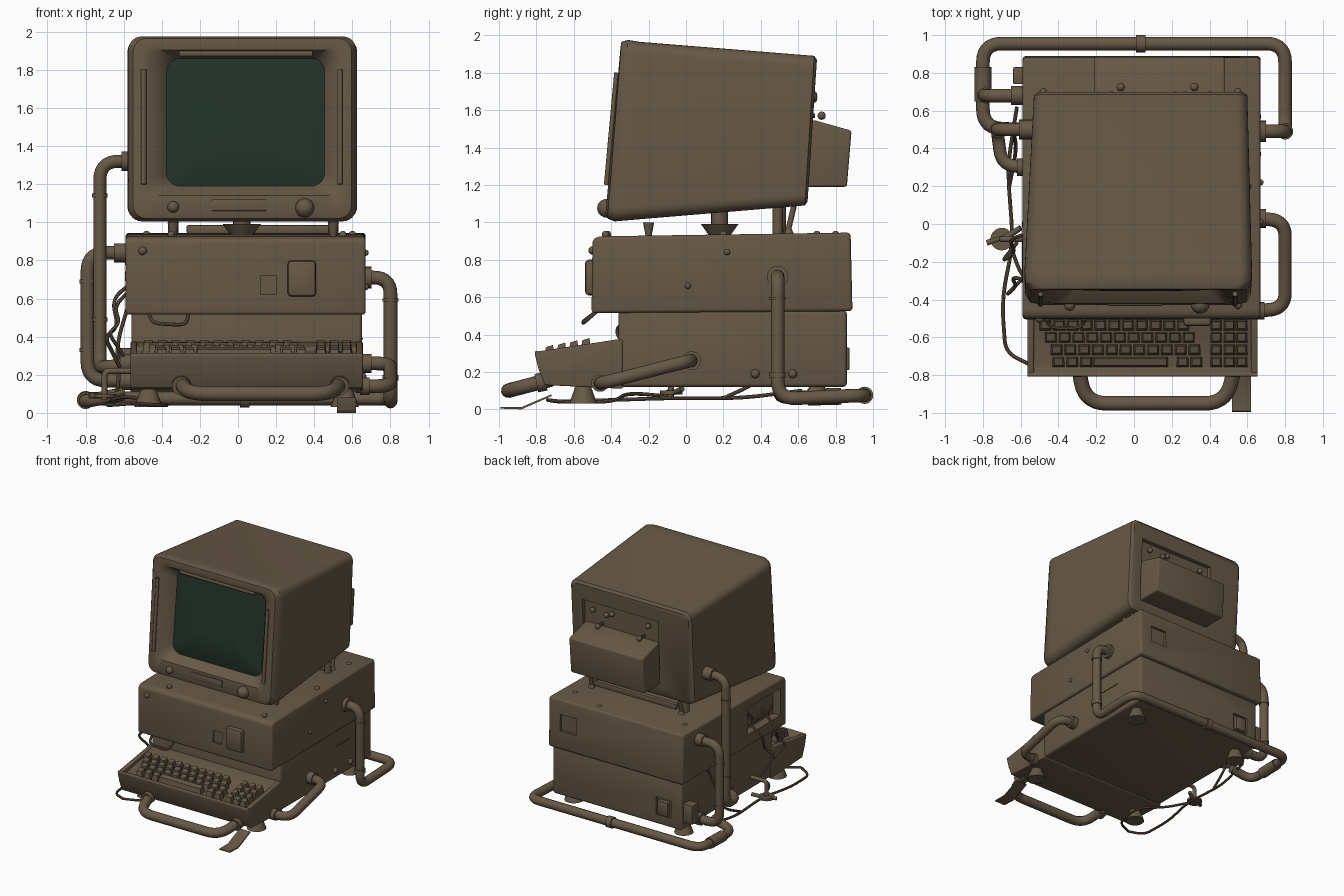
import bpy, bmesh, math, random
from mathutils import Vector
random.seed(4)


def material(name, col):
    m = bpy.data.materials.new(name)
    m.diffuse_color = (*col, 1)
    return m


BROWN = material("dusty_brown", (0.135, 0.098, 0.061))
GREEN = material("dark_green_glass", (0.016, 0.033, 0.022))


def finish(name, bm, mats=(BROWN,), bevel=0, seg=3):
    bmesh.ops.recalc_face_normals(bm, faces=bm.faces)
    me = bpy.data.meshes.new(name)
    bm.to_mesh(me)
    bm.free()
    ob = bpy.data.objects.new(name, me)
    bpy.context.collection.objects.link(ob)
    for m in mats:
        me.materials.append(m)
    if bevel:
        b = ob.modifiers.new("bevel", 'BEVEL')
        b.width, b.segments, b.limit_method = bevel, seg, 'ANGLE'
    return ob


def prism(name, prof, x0, x1, bevel=0.02, seg=3):
    """Side profile in (y, z) pulled from x0 to x1."""
    bm = bmesh.new()
    a = [bm.verts.new((x0, y, z)) for y, z in prof]
    b = [bm.verts.new((x1, y, z)) for y, z in prof]
    bm.faces.new(a)
    bm.faces.new(b[::-1])
    for i in range(len(prof)):
        j = (i + 1) % len(prof)
        bm.faces.new((a[i], b[i], b[j], a[j]))
    return finish(name, bm, bevel=bevel, seg=seg)


def box(name, x0, x1, y0, y1, z0, z1, bevel=0.008):
    return prism(name, [(y0, z0), (y1, z0), (y1, z1), (y0, z1)], x0, x1, bevel, 2)


def cone(name, p0, p1, r0, r1=None, n=20):
    p0, p1 = Vector(p0), Vector(p1)
    d = p1 - p0
    bm = bmesh.new()
    bmesh.ops.create_cone(bm, cap_ends=True, segments=n, radius1=r0,
                          radius2=r0 if r1 is None else r1, depth=d.length)
    q = d.to_track_quat('Z', 'Y')
    for v in bm.verts:
        v.co = q @ v.co + (p0 + p1) / 2
    return finish(name, bm)


def ball(name, p, r):
    bm = bmesh.new()
    bmesh.ops.create_uvsphere(bm, u_segments=16, v_segments=10, radius=r)
    bmesh.ops.translate(bm, verts=bm.verts, vec=p)
    return finish(name, bm)


def pipe(name, pts, r, fillet=0.09, res=4):
    """Tube along a path with rounded corners."""
    P = [Vector(p) for p in pts]
    out = [P[0]]
    for a, b, c in zip(P, P[1:], P[2:]):
        f = min(fillet, (a - b).length * 0.49, (c - b).length * 0.49)
        s, e = b + (a - b).normalized() * f, b + (c - b).normalized() * f
        for k in range(8):
            t = k / 7
            out.append(s * (1 - t) ** 2 + b * 2 * t * (1 - t) + e * t * t)
    out.append(P[-1])
    cu = bpy.data.curves.new(name, 'CURVE')
    cu.dimensions = '3D'
    cu.bevel_depth, cu.bevel_resolution, cu.use_fill_caps = r, res, True
    sp = cu.splines.new('POLY')
    sp.points.add(len(out) - 1)
    for q, v in zip(sp.points, out):
        q.co = (*v, 1)
    cu.materials.append(BROWN)
    ob = bpy.data.objects.new(name, cu)
    bpy.context.collection.objects.link(ob)


def loft(name, rings, screen_from):
    """Rounded rectangles (x0,x1,z0,z1,r,y_top,y_bottom) joined from back to front."""
    bm = bmesh.new()
    loops = []
    for x0, x1, z0, z1, r, yt, yb in rings:
        lp = []
        for k, (cx, cz) in enumerate([(x1 - r, z1 - r), (x0 + r, z1 - r), (x0 + r, z0 + r), (x1 - r, z0 + r)]):
            for i in range(7):
                a = math.pi / 2 * (k + i / 6)
                z = cz + r * math.sin(a)
                lp.append(bm.verts.new((cx + r * math.cos(a), yb + (yt - yb) * (z - z0) / (z1 - z0), z)))
        loops.append(lp)
    bm.faces.new(loops[0])
    for k, (a, b) in enumerate(zip(loops, loops[1:])):
        for i in range(len(a)):
            j = (i + 1) % len(a)
            bm.faces.new((a[i], a[j], b[j], b[i])).material_index = int(k >= screen_from)
    bm.faces.new(loops[-1]).material_index = 1
    return finish(name, bm, (BROWN, GREEN))


def cut(target, *boxes):
    for i, b in enumerate(boxes):
        c = box("cutter", *b, bevel=0)
        c.hide_render = True
        m = target.modifiers.new("cut", 'BOOLEAN')
        m.object, m.operation, m.solver = c, 'DIFFERENCE', 'EXACT'


# monitor shell, bezel and screen
monitor = loft("monitor", [
    (-0.51, 0.58, 1.11, 1.87, 0.05, 0.70, 0.65),
    (-0.53, 0.60, 1.09, 1.89, 0.06, 0.685, 0.635),
    (-0.58, 0.625, 1.012, 1.965, 0.07, -0.25, -0.30),
    (-0.575, 0.62, 1.005, 1.975, 0.07, -0.31, -0.38),
    (-0.55, 0.595, 1.02, 1.965, 0.07, -0.345, -0.42),
    (-0.50, 0.55, 1.05, 1.935, 0.07, -0.35, -0.43),
    (-0.47, 0.53, 1.14, 1.905, 0.07, -0.345, -0.42),
    (-0.40, 0.475, 1.175, 1.875, 0.07, -0.30, -0.37),
    (-0.375, 0.455, 1.19, 1.86, 0.07, -0.27, -0.34),
    (-0.30, 0.38, 1.26, 1.79, 0.06, -0.283, -0.352),
    (-0.15, 0.23, 1.40, 1.65, 0.05, -0.30, -0.355)], 8)
cut(monitor, (-0.22, 0.49, 0.655, 0.9, 1.16, 1.74))
prism("monitor_rear_box", [(0.6, 1.19), (0.86, 1.19), (0.885, 1.49), (0.69, 1.545), (0.6, 1.55)], -0.21, 0.48, 0.012)
for x, z in [(-0.07, 1.57), (0.32, 1.57), (-0.12, 1.67), (0.22, 1.68), (0.27, 1.66), (0.40, 1.67)]:
    ball("rear_screw", (x, 0.68 if z > 1.6 else 0.725, z), 0.022)
    cone("rear_screw_stem", (x, 0.62, z), (x, 0.69, z), 0.012, n=10)
pipe("bezel_top_lip", [(-0.31, -0.325, 1.885), (0.39, -0.325, 1.885)], 0.018)
for x in (-0.495, 0.535):
    pipe("bezel_side_rib", [(x, -0.425, 1.2), (x, -0.37, 1.8)], 0.014)
ball("small_knob", (-0.34, -0.43, 1.08), 0.03)
ball("large_knob", (0.35, -0.425, 1.075), 0.05)
box("bezel_badge_plate", -0.14, 0.15, -0.433, -0.40, 1.06, 1.12, 0.004)

# monitor supports on the system case
cone("swivel_cup", (0.02, 0.18, 0.92), (0.02, 0.18, 0.99), 0.05, 0.10)
cone("swivel_post", (0.02, 0.18, 0.95), (0.02, 0.18, 1.06), 0.045)
for x in (-0.34, 0.50):
    cone("front_support", (x, -0.2, 0.92), (x, -0.2, 1.0), 0.015, 0.03)
    pipe("rear_support", [(x, 0.54, 0.93), (x, 0.58, 1.1)], 0.015)
    pipe("rear_support_brace", [(x, 0.49, 0.93), (x, 0.49, 1.1)], 0.028)
    cone("support_base", (x, 0.55, 0.93), (x, 0.55, 0.965), 0.03, 0.015)
box("support_bar", -0.27, 0.51, 0.48, 0.52, 0.94, 0.985)

# upper case with open left side and rear socket
upper = prism("upper_case", [(-0.505, 0.515), (0.89, 0.525), (0.88, 0.945), (-0.47, 0.925), (-0.50, 0.905)],
              -0.59, 0.67, 0.022)
cut(upper, (-0.7, -0.52, -0.42, 0.02, 0.62, 0.85), (0.41, 0.56, 0.865, 0.95, 0.68, 0.82),
    (0.12, 0.2, -0.6, -0.49, 0.62, 0.72))
box("drive_button", 0.26, 0.41, -0.54, -0.48, 0.61, 0.80, 0.02)
ball("front_lamp", (-0.50, -0.50, 0.85), 0.022)
for y, z in [(0.22, 0.84), (0.01, 0.66)]:
    ball("case_screw", (0.67, y, z), 0.016)
for x, y in [(0.55, 0.7), (-0.48, 0.7), (0.55, -0.43), (-0.35, -0.42), (0.6, 0.2), (0.25, 0.8)]:
    ball("top_screw", (x, y, 0.935), 0.02)
for i in range(7):
    y, z = -0.38 + 0.06 * i, random.uniform(0.66, 0.82)
    pipe("inner_wire", [(-0.53, y, z), (-0.585, y + 0.05, z + 0.02), (-0.58, -0.1 - y * 0.5, 0.70),
                        (-0.53, -0.3 - y, 0.66)], 0.009, 0.06, 2)

# lower case
lower = prism("lower_case", [(-0.36, 0.12), (0.86, 0.12), (0.86, 0.53), (-0.36, 0.53)], -0.56, 0.65, 0.02)
cut(lower, (-0.46, -0.32, 0.84, 0.95, 0.20, 0.35))
box("rear_socket", -0.44, -0.34, 0.83, 0.875, 0.21, 0.33)
for y in (0.37, 0.57):
    ball("lower_screw", (0.65, y, 0.19), 0.024)
box("side_seam", 0.645, 0.656, 0.38, 0.57, 0.385, 0.392, 0)

# keyboard tray and keys
prism("keyboard_tray", [(-0.81, 0.30), (-0.79, 0.22), (-0.755, 0.13), (-0.34, 0.11), (-0.34, 0.375),
                        (-0.49, 0.345), (-0.50, 0.325), (-0.765, 0.275), (-0.785, 0.31), (-0.805, 0.315)],
      -0.565, 0.655, 0.01)
for x in (-0.565, 0.62):
    prism("tray_side", [(-0.80, 0.25), (-0.36, 0.25), (-0.36, 0.375), (-0.79, 0.31)], x, x + 0.035, 0.008)


def key(bm, x, y, w):
    z = 0.28 + (y + 0.76) * 0.19
    lo, hi = [], []
    for sx, sy in [(-1, -1), (1, -1), (1, 1), (-1, 1)]:
        lo.append(bm.verts.new((x + sx * w / 2, y + sy * 0.028, z - 0.01)))
        hi.append(bm.verts.new((x + sx * (w / 2 - 0.009), y + sy * 0.019, z + 0.053 + sy * 0.006)))
    bm.faces.new(hi)
    for i in range(4):
        j = (i + 1) % 4
        bm.faces.new((lo[i], lo[j], hi[j], hi[i]))


keys = bmesh.new()
for row, (y, x0) in enumerate([(-0.535, -0.47), (-0.60, -0.44), (-0.665, -0.41), (-0.73, -0.40)]):
    for i in range(11):
        x = x0 + i * 0.073
        if row == 3 and -0.22 < x < 0.19:
            continue
        key(keys, x, y, 0.063)
    for x in (0.435, 0.505, 0.57):
        key(keys, x, y, 0.06)
key(keys, -0.02, -0.73, 0.40)
finish("keys", keys)

# front handle
pipe("front_handle", [(-0.30, -0.72, 0.16), (-0.26, -0.95, 0.10), (0.49, -0.95, 0.10), (0.54, -0.72, 0.16)], 0.039, 0.13)
for x in (-0.297, 0.533):
    cone("handle_collar", (x, -0.75, 0.15), (x, -0.80, 0.14), 0.05)

# rail round the base, with risers on both sides
pipe("base_rail", [(0.62, 0.49, 0.71), (0.80, 0.49, 0.71), (0.80, 0.49, 0.055), (0.80, 0.955, 0.075),
                   (-0.80, 0.955, 0.075), (-0.80, 0.51, 0.06), (-0.60, 0.50, 0.10)], 0.036, 0.1)
pipe("right_side_handle", [(0.62, 0.03, 0.26), (0.80, 0.02, 0.26), (0.80, -0.45, 0.14), (0.62, -0.46, 0.14)], 0.036, 0.09)
pipe("monitor_pipe", [(-0.52, 0.50, 1.32), (-0.725, 0.50, 1.32), (-0.725, 0.50, 0.24),
                      (-0.70, 0.31, 0.24), (-0.54, 0.30, 0.26)], 0.034, 0.1)
pipe("upper_case_pipe", [(-0.56, 0.68, 0.84), (-0.79, 0.68, 0.84), (-0.79, 0.68, 0.17), (-0.54, 0.68, 0.17)], 0.036, 0.1)

# flanges and collars on the pipes
for p, q, r in [((0.65, 0.49, 0.71), (0.70, 0.49, 0.71), 0.057), ((0.64, 0.03, 0.26), (0.70, 0.03, 0.26), 0.05),
                ((0.64, -0.46, 0.14), (0.69, -0.46, 0.14), 0.046), ((-0.53, 0.5, 1.32), (-0.61, 0.5, 1.32), 0.052),
                ((-0.58, 0.68, 0.84), (-0.65, 0.68, 0.84), 0.05), ((-0.55, 0.3, 0.26), (-0.62, 0.3, 0.26), 0.046),
                ((-0.55, 0.68, 0.17), (-0.63, 0.68, 0.17), 0.05), ((0.01, 0.955, 0.075), (0.06, 0.955, 0.075), 0.046),
                ((-0.80, 0.65, 0.065), (-0.80, 0.83, 0.07), 0.045), ((0.80, 0.49, 0.60), (0.80, 0.49, 0.585), 0.043),
                ((0.80, 0.49, 0.20), (0.80, 0.49, 0.17), 0.043), ((-0.79, 0.68, 0.70), (-0.79, 0.68, 0.68), 0.042),
                ((-0.79, 0.68, 0.34), (-0.79, 0.68, 0.32), 0.042), ((-0.725, 0.5, 1.15), (-0.725, 0.5, 1.13), 0.04),
                ((-0.725, 0.5, 0.5), (-0.725, 0.5, 0.48), 0.04)]:
    cone("pipe_collar", p, q, r)

# feet under the case and the loose tongue at the front right
for x, y in [(0.56, -0.55), (-0.47, -0.55), (0.56, 0.70), (-0.47, 0.70)]:
    cone("foot", (x, y, 0.03), (x, y, 0.14), 0.075, 0.035)
tongue = prism("loose_tongue", [(-0.995, 0.004), (-0.88, 0.0), (-0.72, 0.07), (-0.72, 0.08), (-0.88, 0.012), (-0.99, 0.012)],
               0.52, 0.62, 0)

# left side valve, brackets and loose cables
pipe("valve_stem", [(-0.54, -0.08, 0.22), (-0.70, -0.08, 0.22), (-0.70, -0.08, 0.07)], 0.016, 0.03)
cone("valve_wheel", (-0.70, -0.08, 0.08), (-0.70, -0.08, 0.10), 0.06)
pipe("valve_lever", [(-0.78, -0.10, 0.09), (-0.66, -0.06, 0.09), (-0.6, -0.02, 0.11)], 0.015)
box("left_connector", -0.64, -0.55, 0.74, 0.83, 0.18, 0.34)
for pts in [[(-0.62, 0.62, 0.10), (-0.67, 0.3, 0.06), (-0.64, -0.1, 0.06), (-0.70, -0.40, 0.05),
             (-0.68, -0.68, 0.04), (-0.56, -0.74, 0.05)],
            [(-0.56, -0.74, 0.05), (-0.40, -0.66, 0.04), (-0.36, -0.38, 0.04), (-0.58, -0.32, 0.09), (-0.66, -0.1, 0.07)],
            [(-0.56, -0.05, 0.68), (-0.66, -0.08, 0.60), (-0.63, -0.15, 0.45), (-0.70, -0.2, 0.40), (-0.62, -0.1, 0.24)],
            [(-0.55, -0.30, 0.66), (-0.65, -0.28, 0.56), (-0.62, -0.33, 0.47), (-0.68, -0.38, 0.42), (-0.6, -0.3, 0.3)],
            [(-0.47, -0.47, 0.53), (-0.45, -0.55, 0.47), (-0.27, -0.55, 0.46), (-0.26, -0.47, 0.53)],
            [(-0.58, 0.55, 0.55), (-0.64, 0.5, 0.35), (-0.62, 0.4, 0.15), (-0.66, 0.2, 0.06)]]:
    pipe("loose_cable", pts, 0.010, 0.12, 2)

# apply modifiers, drop cutters, smooth the rounded parts
bpy.ops.object.select_all(action='SELECT')
bpy.context.view_layer.objects.active = monitor
bpy.ops.object.convert(target='MESH')
for ob in [o for o in bpy.data.objects if o.name.startswith("cutter")]:
    bpy.data.objects.remove(ob)
bpy.ops.object.select_all(action='SELECT')
bpy.context.view_layer.objects.active = bpy.data.objects["monitor"]
bpy.ops.object.shade_smooth_by_angle(angle=math.radians(35))
